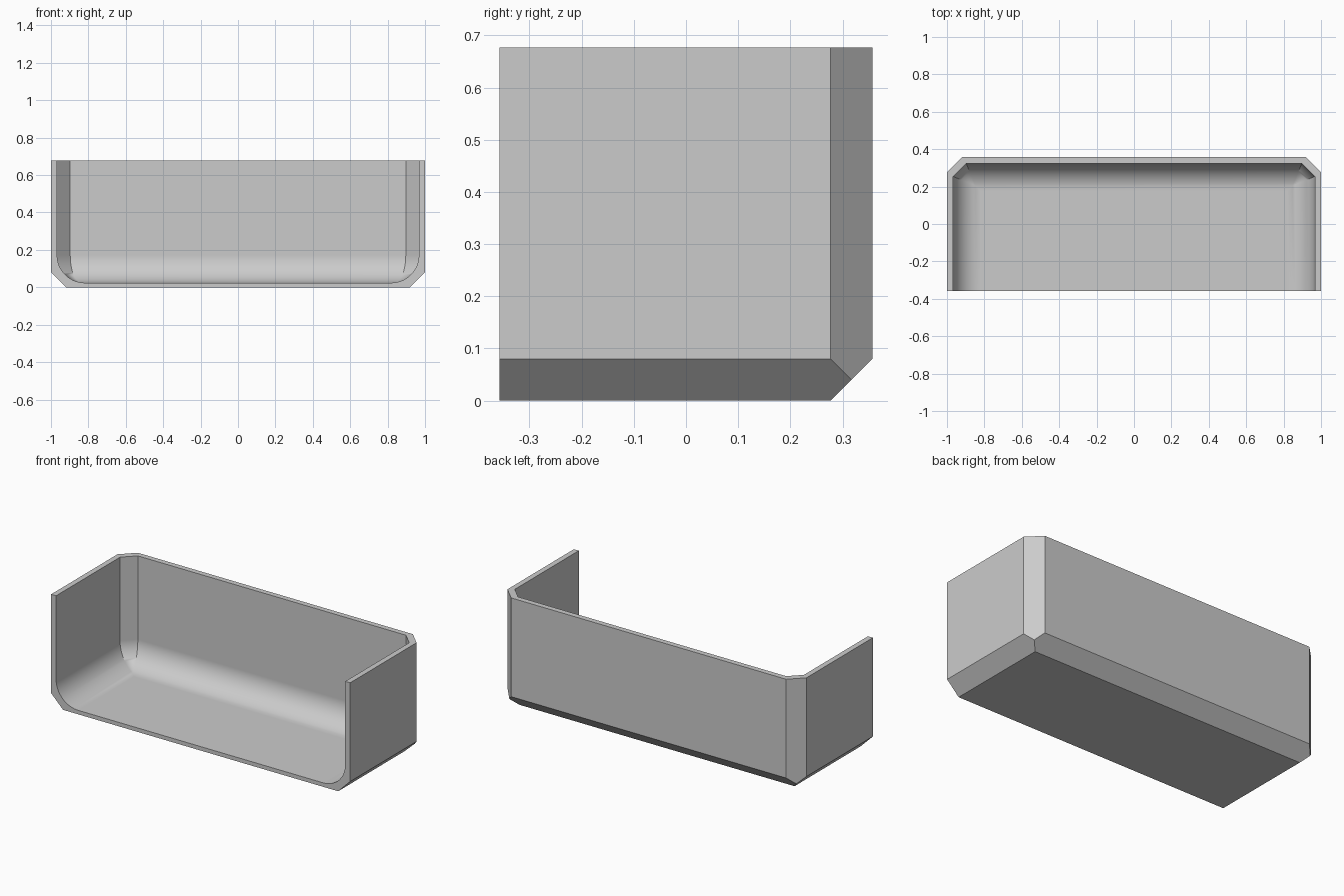
import bpy
import bmesh
from math import sin, cos, pi, sqrt

cube = bpy.data.objects.get("Cube")
if cube:
    bpy.data.objects.remove(cube, do_unlink=True)

FRONT, TOP = -0.357, 0.677      # open front plane and rim height
BEVEL = 0.08                    # outer chamfer
FLOOR, FILLET, STEPS = 0.024, 0.148, 16


def ring(half, back, leg, z):
    """U-shaped outline, open to the front, with chamfered back corners."""
    leg = max(leg, 0)
    side = [(half, FRONT, z), (half, back - leg, z), (half - leg, back, z)]
    return side + [(-x, y, z) for x, y, z in reversed(side)]


# Outer shell: underside, mitred chamfer, wall
rings = [ring(1 - d, 0.357 - d, BEVEL - 2 * d, z)
         for d, z in ((BEVEL, 0), (BEVEL / 2, BEVEL / 2), (0, BEVEL), (0, TOP))]

# Inner shell: wall, then a rounded fillet down to the floor
rings.append(ring(0.967, 0.324, 0.07, TOP))
for i in range(STEPS + 1):
    a = pi / 2 * (1 - i / STEPS)
    d = FILLET * (1 - sin(a))
    rings.append(ring(0.967 - d, 0.324 - d, 0.07 - d * (2 - sqrt(2)),
                      FLOOR + FILLET * (1 - cos(a))))

bm = bmesh.new()
loops = [[bm.verts.new(p) for p in r] for r in rings]
for a, b in zip(loops, loops[1:]):
    for i in range(len(a) - 1):
        bm.faces.new((a[i], a[i + 1], b[i + 1], b[i]))

# Underside, floor and the open front edge
bm.faces.new(loops[0])
bm.faces.new(loops[-1])
bm.faces.new([r[0] for r in loops] + [r[-1] for r in reversed(loops)])

bmesh.ops.remove_doubles(bm, verts=bm.verts, dist=0.0005)
bmesh.ops.recalc_face_normals(bm, faces=bm.faces)
mesh = bpy.data.meshes.new("open_tray")
bm.to_mesh(mesh)
bm.free()

tray = bpy.data.objects.new("open_tray", mesh)
bpy.context.collection.objects.link(tray)

# Single grey material
grey = bpy.data.materials.new("light_grey")
grey.use_nodes = True
colour = (0.6, 0.6, 0.6, 1)
grey.diffuse_color = colour
grey.node_tree.nodes["Principled BSDF"].inputs["Base Color"].default_value = colour
mesh.materials.append(grey)

# Smooth fillet, crisp chamfers, flat large faces
bpy.ops.object.select_all(action="DESELECT")
tray.select_set(True)
bpy.context.view_layer.objects.active = tray
bpy.ops.object.shade_smooth_by_angle(angle=pi / 6)
weighted = tray.modifiers.new("flat_walls", "WEIGHTED_NORMAL")
weighted.keep_sharp = True
